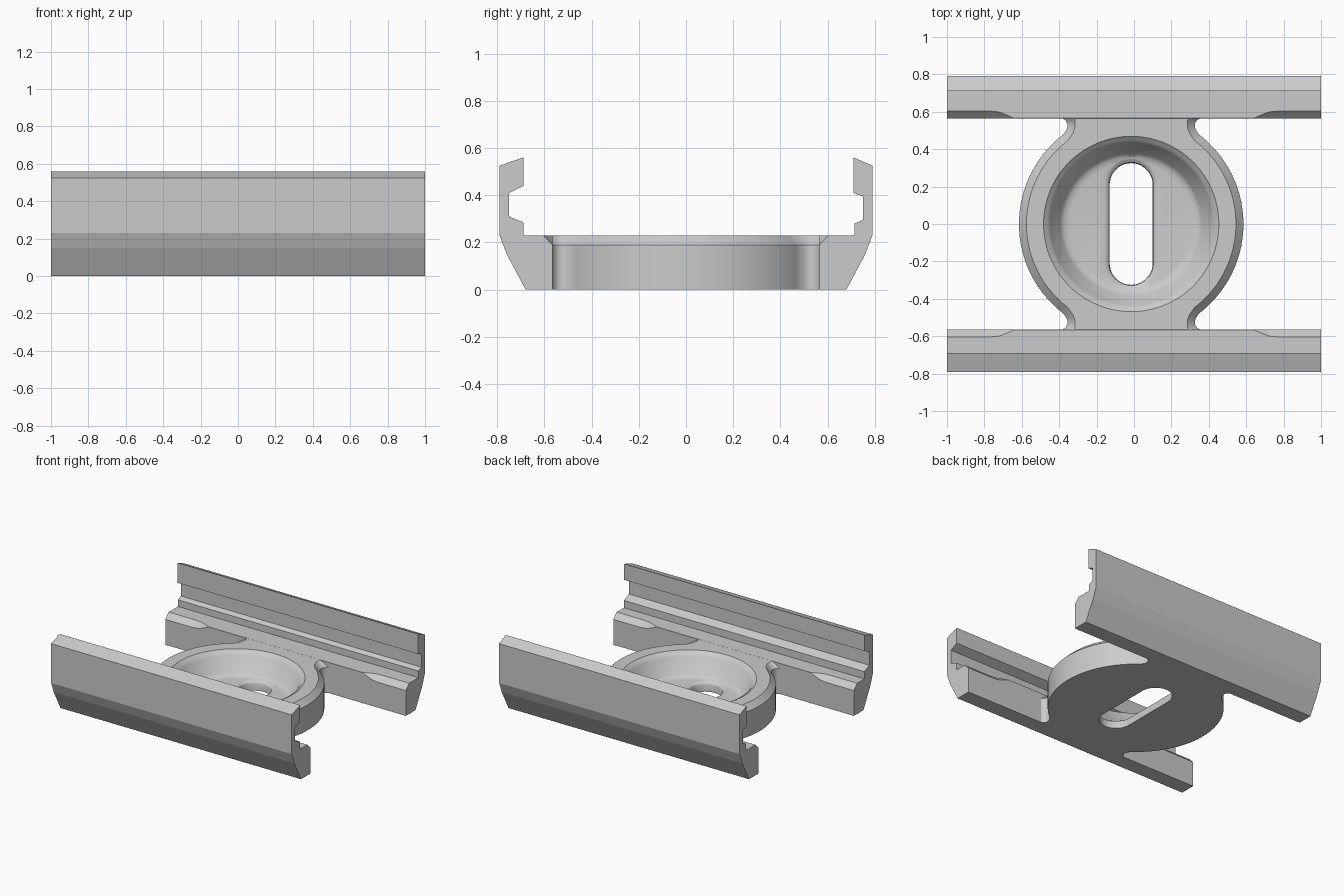
import bpy
import bmesh
from math import cos, sin, pi, radians

cube = bpy.data.objects.get("Cube")
if cube:
    bpy.data.objects.remove(cube, do_unlink=True)

grey = bpy.data.materials.new("plain grey")
grey.use_nodes = True
colour = (0.6, 0.6, 0.6, 1)
grey.diffuse_color = colour
grey.node_tree.nodes["Principled BSDF"].inputs["Base Color"].default_value = colour

CX = -0.015   # centre of the disc
TOP = 0.23    # top of the base


def loft(name, rings):
    """Skin a closed solid through rings of equal point count."""
    bm = bmesh.new()
    loops = [[bm.verts.new(p) for p in ring] for ring in rings]
    n = len(loops[0])
    for a, b in zip(loops, loops[1:]):
        for i in range(n):
            j = (i + 1) % n
            bm.faces.new((a[i], a[j], b[j], b[i]))
    bm.faces.new(loops[0])
    bm.faces.new(loops[-1])
    bmesh.ops.recalc_face_normals(bm, faces=bm.faces)
    mesh = bpy.data.meshes.new(name)
    bm.to_mesh(mesh)
    bm.free()
    mesh.materials.append(grey)
    obj = bpy.data.objects.new(name, mesh)
    bpy.context.collection.objects.link(obj)
    return obj


def activate(obj):
    bpy.ops.object.select_all(action='DESELECT')
    obj.select_set(True)
    bpy.context.view_layer.objects.active = obj


# Rails: one cross-section, with the inner edge chamfered towards both ends
def rail(name, side, lip):
    def section(x, c):
        pts = [(0.565, 0), (0.68, 0), (0.76, 0.15), (0.79, TOP), (0.79, 0.525),
               *lip, (0.565 + c, TOP), (0.565, TOP - c)]
        return [(x, side * y, z) for y, z in pts]
    half = [(1, 0.04), (0.78, 0.04), (0.72, 0.034), (0.68, 0.018), (0.64, 0.001)]
    stations = [(-x, c) for x, c in half] + half[::-1]
    return loft(name, [section(x, c) for x, c in stations])


rail("front_rail", -1, [(0.69, 0.56), (0.69, 0.44), (0.75, 0.41),
                        (0.75, 0.31), (0.69, 0.285), (0.69, TOP)])
rail("back_rail", 1, [(0.71, 0.56), (0.71, 0.41), (0.75, 0.395),
                      (0.75, 0.295), (0.715, 0.28), (0.715, TOP)])


# Disc body: round sides that pinch into necks where they meet the rails
def body_ring(z, r, neck):
    steps = 48
    a = radians(53)
    arc = [(r * cos(-a + 2 * a * i / steps), r * sin(-a + 2 * a * i / steps))
           for i in range(steps + 1)]
    right = [(x, -y) for x, y in neck[::-1]] + arc + neck
    ring = right + [(-x, -y) for x, y in right]
    return [(CX + x, y, z) for x, y in ring]


outer_neck = [(0.345, 0.505), (0.34, 0.52), (0.342, 0.54), (0.353, 0.557), (0.37, 0.565)]
inner_neck = [(0.312, 0.485), (0.302, 0.51), (0.3, 0.535), (0.302, 0.555), (0.305, 0.565)]
body = loft("disc_body", [body_ring(0, 0.6, outer_neck),
                          body_ring(TOP - 0.04, 0.6, outer_neck),
                          body_ring(TOP, 0.56, inner_neck)])


# Cutters: a round dish with soft rim, and a slot with a soft upper edge
def oval(z, r, reach=0, n=96):
    ring = []
    for i in range(n):
        t = 2 * pi * (i + 0.5) / n
        ring.append((CX + r * cos(t), r * sin(t) + (reach if t < pi else -reach), z))
    return ring


dish = [(0.49, 0.26), (0.468, 0.229), (0.45, 0.22), (0.432, 0.197),
        (0.378, 0.09), (0.358, 0.074), (0.33, 0.07)]
slot = [(0.115, -0.1), (0.115, 0.045), (0.12, 0.058), (0.132, 0.067), (0.15, 0.075)]
cutters = [loft("dish_cutter", [oval(z, r) for r, z in dish]),
           loft("slot_cutter", [oval(z, r, 0.21) for r, z in slot])]
for cutter in cutters:
    cutter.hide_render = True
    activate(body)
    mod = body.modifiers.new("cut", 'BOOLEAN')
    mod.operation = 'DIFFERENCE'
    mod.solver = 'EXACT'
    mod.object = cutter
    bpy.ops.object.modifier_apply(modifier=mod.name)
    bpy.data.objects.remove(cutter, do_unlink=True)

# Smooth the curved body, keeping its edges crisp
activate(body)
bpy.ops.object.shade_smooth_by_angle(angle=radians(32))
